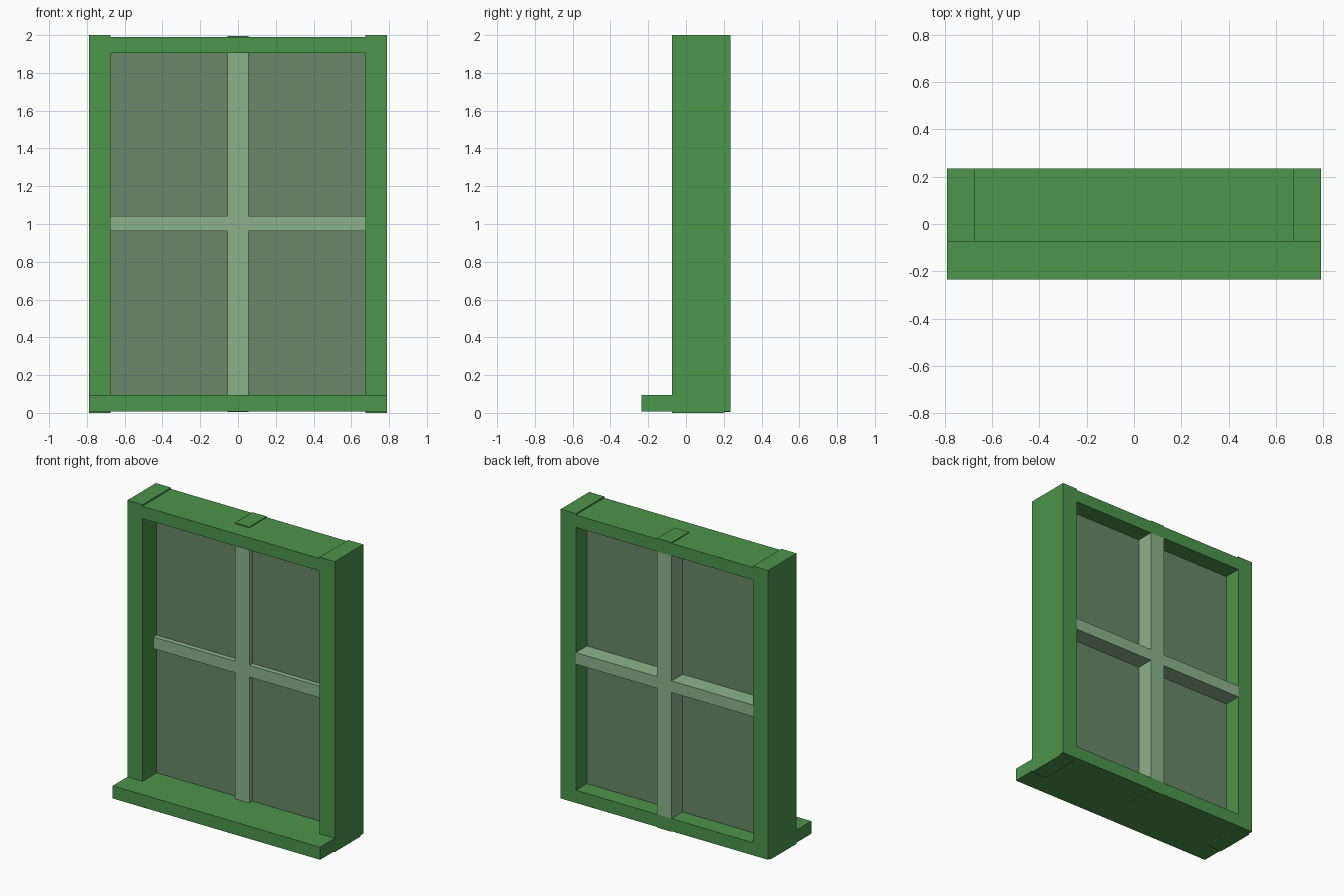
import bpy

cube = bpy.data.objects.get("Cube")
if cube:
    bpy.data.objects.remove(cube, do_unlink=True)


def material(name, color):
    mat = bpy.data.materials.new(name)
    mat.use_nodes = True
    mat.diffuse_color = (*color, 1)
    mat.node_tree.nodes["Principled BSDF"].inputs["Base Color"].default_value = (*color, 1)
    return mat


frame_green = material("frame green", (0.072, 0.297, 0.072))
bar_green = material("pale bar green", (0.262, 0.45, 0.262))
pane_green = material("grey green pane", (0.139, 0.242, 0.139))


def box(name, mat, xs, ys, zs):
    """Box spanning the given (low, high) range on each axis."""
    bpy.ops.mesh.primitive_cube_add(size=1)
    obj = bpy.context.object
    obj.name = obj.data.name = name
    for v in obj.data.vertices:
        v.co = [r[0] if c < 0 else r[1] for c, r in zip(v.co, (xs, ys, zs))]
    obj.data.materials.append(mat)
    return obj


outer, inner = 0.79, 0.675      # half widths of the frame and its opening
front, back = -0.075, 0.235     # depth of the frame
low, high = 0.095, 1.905        # bottom and top of the opening
sill_base, rail_top = 0.008, 1.99
bar_half, bar_front = 0.055, 0.045

# Outer frame: projecting sill, top rail and two jambs
box("sill", frame_green, (-outer, outer), (-0.235, back), (sill_base, low))
box("top_rail", frame_green, (-inner, inner), (front, back), (high, rail_top))
for side, s in (("left", 1), ("right", -1)):
    xs = sorted((s * inner, s * outer))
    box(side + "_jamb", frame_green, xs, (front, back), (low, 2))
    box(side + "_jamb_foot", frame_green, xs, (front, back - 0.03), (0, sill_base))

# Ends of the upright bar showing through the frame
box("bar_top_end", frame_green, (-bar_half, bar_half), (bar_front, back), (rail_top, 1.996))
box("bar_bottom_end", frame_green, (-bar_half, bar_half), (bar_front, back), (0.004, sill_base))

# Glazing bars: one upright, two cross pieces
box("upright_bar", bar_green, (-bar_half, bar_half), (bar_front, back), (low, high))
for side, s in (("left", 1), ("right", -1)):
    xs = sorted((s * bar_half, s * inner))
    box(side + "_cross_bar", bar_green, xs, (bar_front, back), (0.963, 1.043))

# Glass sheet in the middle of the frame
box("pane", pane_green, (-inner, inner), (0.08, 0.115), (low, high))
